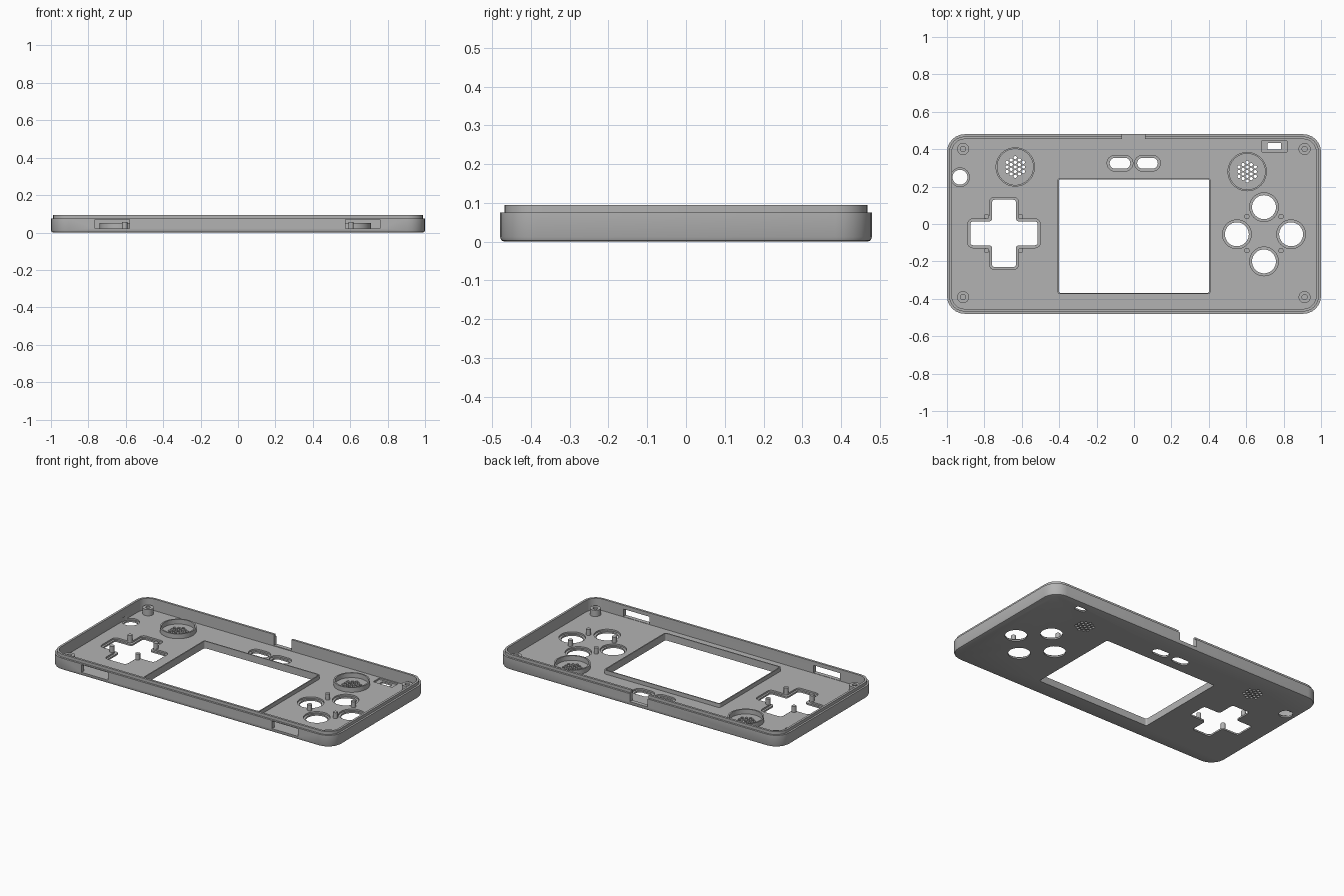
import bpy, bmesh
from math import sin, cos, pi
from mathutils import Vector

if "Cube" in bpy.data.objects:
    bpy.data.objects.remove(bpy.data.objects["Cube"])

grey = bpy.data.materials.new("shell grey")
grey.use_nodes = True
colour = (0.45, 0.45, 0.45, 1)
grey.diffuse_color = colour
grey.node_tree.nodes["Principled BSDF"].inputs["Base Color"].default_value = colour

FLOOR = 0.02


def fillet(corners, r, n=6):
    """Round every right-angled corner of an outline."""
    pts = [Vector(c) for c in corners]
    out = []
    for i, p in enumerate(pts):
        a = (pts[i - 1] - p).normalized()
        b = (pts[(i + 1) % len(pts)] - p).normalized()
        centre = p + (a + b) * r
        for k in range(n + 1):
            t = k / n * pi / 2
            out.append(centre - (b * cos(t) + a * sin(t)) * r)
    return out


def rect(x, y, hx, hy, r):
    return fillet([(x - hx, y - hy), (x + hx, y - hy), (x + hx, y + hy), (x - hx, y + hy)], r)


def circle(x, y, r, n=32):
    return [Vector((x + r * cos(2 * pi * k / n), y + r * sin(2 * pi * k / n))) for k in range(n)]


def cross(x, y, length, width, r):
    l, w = length, width
    pts = [(-w, -l), (w, -l), (w, -w), (l, -w), (l, w), (w, w),
           (w, l), (-w, l), (-w, w), (-l, w), (-l, -w), (-w, -w)]
    return fillet([(x + px, y + py) for px, py in pts], r, 4)


def loft(bm, levels, closed=False):
    """Join outlines at given heights; cap the ends or close into a tube."""
    rings = [[bm.verts.new((p.x, p.y, z)) for p in loop] for loop, z in levels]
    pairs = list(zip(rings, rings[1:]))
    if closed:
        pairs.append((rings[-1], rings[0]))
    else:
        bm.faces.new(rings[0][::-1])
        bm.faces.new(rings[-1])
    for lo, hi in pairs:
        n = len(lo)
        for i in range(n):
            j = (i + 1) % n
            bm.faces.new((lo[i], lo[j], hi[j], hi[i]))


def make(name, solids, closed=False):
    bm = bmesh.new()
    for levels in solids:
        loft(bm, levels, closed)
    bmesh.ops.recalc_face_normals(bm, faces=bm.faces)
    mesh = bpy.data.meshes.new(name)
    bm.to_mesh(mesh)
    bm.free()
    mesh.materials.append(grey)
    ob = bpy.data.objects.new(name, mesh)
    bpy.context.collection.objects.link(ob)
    return ob


def select(ob):
    bpy.ops.object.select_all(action='DESELECT')
    ob.select_set(True)
    bpy.context.view_layer.objects.active = ob


def cut(target, solids):
    cutter = make("cutter", solids)
    cutter.hide_render = True
    mod = target.modifiers.new("cut", 'BOOLEAN')
    mod.operation, mod.solver, mod.object = 'DIFFERENCE', 'EXACT', cutter
    select(target)
    bpy.ops.object.modifier_apply(modifier=mod.name)
    bpy.data.objects.remove(cutter)


def prism(loop, z0, z1):
    return [(loop, z0), (loop, z1)]


def tube(outer, inner, z0, z1):
    return [(outer, z0), (outer, z1), (inner, z1), (inner, z0)]


# Tray with rounded face edge, stepped lip and hollow inside
profile = [(0.012, 0), (0.004, 0.003), (0, 0.012), (0, 0.075), (0.012, 0.075),
           (0.012, 0.094), (0.026, 0.094), (0.026, FLOOR)]
shell = make("front_shell", [[(rect(0, 0, 1 - d, 0.48 - d, 0.095 - d), z) for d, z in profile]])

# Control positions
buttons = [(0.695, 0.09), (0.84, -0.055), (0.695, -0.2), (0.55, -0.055)]
pills = [(-0.075, 0.325), (0.072, 0.325)]
speakers = [(-0.635, 0.305), (0.605, 0.28)]
pad = (-0.695, -0.05)
power = (0.75, 0.415)
stick = (-0.93, 0.25)

# Shallow recesses around the controls
recesses = [circle(*b, 0.077) for b in buttons]
recesses += [rect(*p, 0.069, 0.042, 0.0415) for p in pills]
recesses += [cross(*pad, 0.193, 0.077, 0.025), rect(*power, 0.067, 0.031, 0.003),
             circle(*stick, 0.05)]
cut(shell, [prism(loop, 0.01, 0.04) for loop in recesses])

# Openings through the face
holes = [circle(*b, 0.064) for b in buttons]
holes += [rect(*p, 0.055, 0.029, 0.0285) for p in pills]
holes += [cross(*pad, 0.18, 0.064, 0.015), rect(*power, 0.035, 0.018, 0.002),
          circle(*stick, 0.04), rect(0, -0.065, 0.402, 0.303, 0.01)]

# Hexagonal speaker grilles
pitch = 0.025
for sx, sy in speakers:
    for q in range(-2, 3):
        for r in range(-2, 3):
            if abs(q + r) <= 2:
                holes.append(circle(sx + pitch * 0.866 * q, sy + pitch * (r + q / 2), 0.009, 12))
cut(shell, [prism(loop, -0.05, 0.05) for loop in holes])

# Slots in the front wall and notch in the back wall
slots = [prism(rect(x, -0.47, 0.092, 0.03, 0.001), 0.022, 0.07) for x in (-0.673, 0.667)]
slots.append(prism(rect(-0.003, 0.475, 0.062, 0.035, 0.001), 0.024, 0.15))
cut(shell, slots)

# Thin raised rim around the screen opening
rim = make("screen_rim", [tube(rect(0, -0.065, 0.409, 0.31, 0.014),
                               rect(0, -0.065, 0.402, 0.303, 0.01), 0.012, 0.045)], True)

# Speaker rings
rings = make("speaker_rings", [tube(circle(x, y, 0.105, 48), circle(x, y, 0.096, 48), 0.015, 0.05)
                               for x, y in speakers], True)

# Locating pins beside the direction pad and buttons
pins = make("locating_pins", [prism(circle(cx + dx, -0.051 + dy, 0.014, 20), 0.012, 0.057)
                              for cx in (-0.697, 0.695)
                              for dx in (-0.091, 0.091) for dy in (-0.091, 0.091)])

# Screw bosses with blind holes in the corners
bosses = []
for x in (-0.914, 0.912):
    for y in (-0.391, 0.401):
        outer, inner = circle(x, y, 0.032, 28), circle(x, y, 0.014, 28)
        bosses.append([(outer, 0.012), (outer, 0.06), (inner, 0.06), (inner, 0.025)])
posts = make("screw_bosses", bosses)

for ob in (shell, rim, rings, pins, posts):
    select(ob)
    bpy.ops.object.shade_smooth_by_angle(angle=pi / 6)
